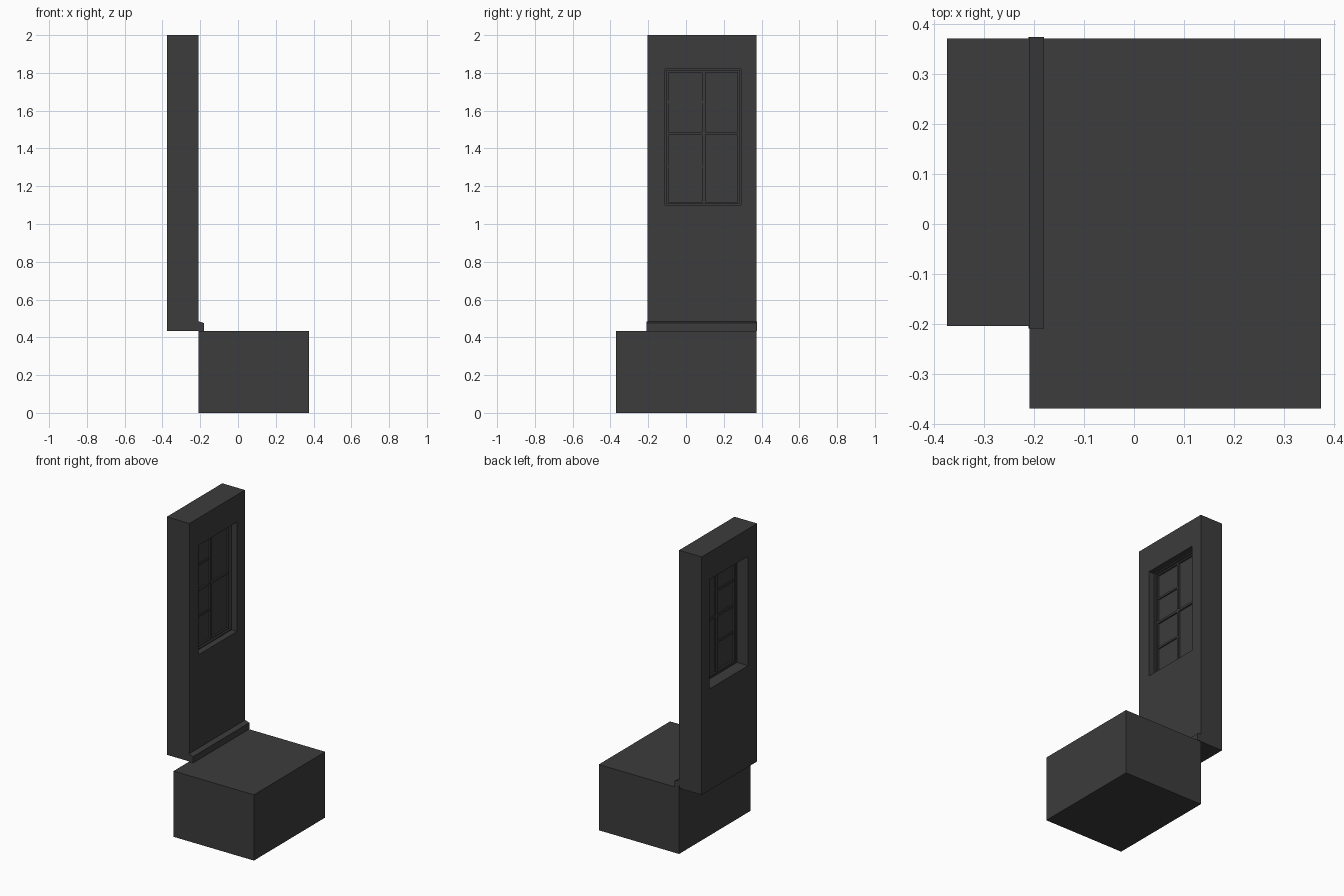
import bpy
import bmesh

old = bpy.data.objects.get("Cube")
if old:
    bpy.data.objects.remove(old, do_unlink=True)

# One charcoal colour for everything
charcoal = bpy.data.materials.new("charcoal")
charcoal.use_nodes = True
colour = (0.045, 0.045, 0.045, 1)
charcoal.diffuse_color = colour
charcoal.node_tree.nodes["Principled BSDF"].inputs["Base Color"].default_value = colour


def finish(name, bm):
    bmesh.ops.recalc_face_normals(bm, faces=bm.faces)
    mesh = bpy.data.meshes.new(name)
    bm.to_mesh(mesh)
    bm.free()
    mesh.materials.append(charcoal)
    obj = bpy.data.objects.new(name, mesh)
    bpy.context.collection.objects.link(obj)
    return obj


def box(name, xs, ys, zs):
    bm = bmesh.new()
    bmesh.ops.create_cube(bm, size=1)
    for v in bm.verts:
        v.co = [(a + b) / 2 + c * (b - a) for c, (a, b) in zip(v.co, (xs, ys, zs))]
    return finish(name, bm)


def ring(name, xs, outer, inner):
    """Rectangular slab with a rectangular opening; rectangles are (y0, y1, z0, z1)."""
    bm = bmesh.new()

    def loop(x, rect):
        y0, y1, z0, z1 = rect
        return [bm.verts.new((x, y, z)) for y, z in ((y0, z0), (y1, z0), (y1, z1), (y0, z1))]

    loops = [loop(xs[0], outer), loop(xs[1], outer), loop(xs[1], inner), loop(xs[0], inner)]
    for i in range(4):
        a, b = loops[i], loops[(i + 1) % 4]
        for k in range(4):
            n = (k + 1) % 4
            bm.faces.new((a[k], a[n], b[n], b[k]))
    return finish(name, bm)


def inset(rect, d):
    y0, y1, z0, z1 = rect
    return (y0 + d, y1 - d, z0 + d, z1 - d)


# Floor block and wall with window opening
opening = (-0.11, 0.29, 1.10, 1.82)
box("floor_block", (-0.21, 0.375), (-0.37, 0.372), (0, 0.433))
ring("wall", (-0.375, -0.21), (-0.205, 0.372, 0.433, 2.0), opening)

# Skirting board with a sloped top
bm = bmesh.new()
profile = ((-0.212, 0.433), (-0.18, 0.433), (-0.18, 0.475), (-0.21, 0.485))
end = bm.faces.new([bm.verts.new((x, -0.21, z)) for x, z in profile])
out = bmesh.ops.extrude_face_region(bm, geom=[end])
for v in out["geom"]:
    if isinstance(v, bmesh.types.BMVert):
        v.co.y = 0.375
finish("skirting_board", bm)

# Window frame in two steps
sash = inset(opening, 0.008)
glazing = inset(opening, 0.017)
ring("window_casing", (-0.295, -0.25), opening, sash)
ring("window_sash", (-0.29, -0.262), sash, glazing)

# Glazing bars: one mullion, one full rail, two short rails on one side
y0, y1, z0, z1 = glazing
mid_y, mid_z = 0.094, 1.48
box("mullion", (-0.288, -0.262), (mid_y - 0.008, mid_y + 0.008), (z0, z1))
box("middle_rail", (-0.287, -0.263), (y0, y1), (mid_z - 0.007, mid_z + 0.007))
for label, z in (("lower", 1.305), ("upper", 1.645)):
    box(label + "_short_rail", (-0.286, -0.266), (y0, mid_y), (z - 0.006, z + 0.006))

# Opaque panes
box("window_panes", (-0.279, -0.273), (y0, y1), (z0, z1))
